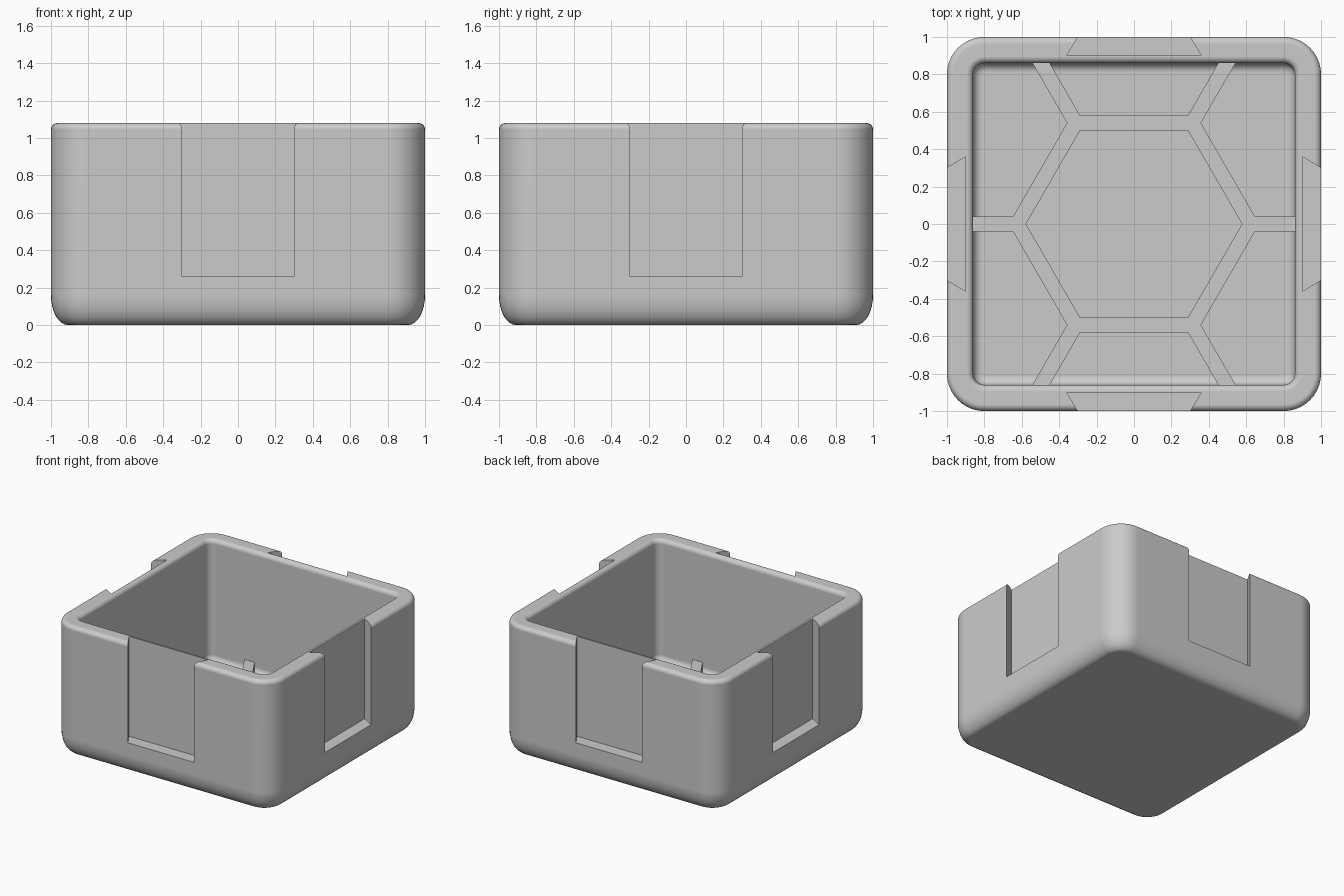
import bpy, bmesh, math

if "Cube" in bpy.data.objects:
    bpy.data.objects.remove(bpy.data.objects["Cube"])

HEIGHT, FLOOR, INNER = 1.08, 0.085, 0.86
LIP, FILLET = 0.035, 0.05

grey = bpy.data.materials.new("light grey")
grey.diffuse_color = (0.6, 0.6, 0.6, 1)
grey.use_nodes = True
grey.node_tree.nodes["Principled BSDF"].inputs["Base Color"].default_value = grey.diffuse_color


def make_object(name, bm):
    bmesh.ops.recalc_face_normals(bm, faces=bm.faces)
    mesh = bpy.data.meshes.new(name)
    bm.to_mesh(mesh)
    bm.free()
    mesh.materials.append(grey)
    ob = bpy.data.objects.new(name, mesh)
    bpy.context.collection.objects.link(ob)
    return ob


def add_prism(bm, points, z0, z1):
    low = [bm.verts.new((x, y, z0)) for x, y in points]
    high = [bm.verts.new((x, y, z1)) for x, y in points]
    bm.faces.new(low[::-1])
    bm.faces.new(high)
    n = len(points)
    for i in range(n):
        j = (i + 1) % n
        bm.faces.new((low[i], low[j], high[j], high[i]))


def activate(ob):
    bpy.ops.object.select_all(action='DESELECT')
    ob.select_set(True)
    bpy.context.view_layer.objects.active = ob


def cut(ob, cutter):
    activate(ob)
    mod = ob.modifiers.new("cut", 'BOOLEAN')
    mod.operation, mod.solver, mod.object = 'DIFFERENCE', 'EXACT', cutter
    bpy.ops.object.modifier_apply(modifier=mod.name)
    bpy.data.objects.remove(cutter)


def rounded_square(half, radius, z, steps=10):
    pts = []
    for k in range(4):
        cx = (half - radius) * (1 if k in (0, 3) else -1)
        cy = (half - radius) * (1 if k < 2 else -1)
        for i in range(steps + 1):
            a = math.pi / 2 * (k + i / steps)
            pts.append((cx + radius * math.cos(a), cy + radius * math.sin(a), z))
    return pts


# Box: rounded-square rings from the outer base, over the lip, down to the floor
arc = [math.pi / 2 * i / 8 for i in range(9)]
rings = []
for a in arc:  # tall elliptical base rounding
    inset = 0.09 * (1 - math.sin(a))
    rings.append((1 - inset, 0.2 - inset, 0.16 * (1 - math.cos(a))))
for a in arc:  # outer lip
    inset = LIP * (1 - math.cos(a))
    rings.append((1 - inset, 0.2 - inset, HEIGHT - LIP + LIP * math.sin(a)))
for a in arc:  # inner lip
    grow = LIP * (1 - math.sin(a))
    rings.append((INNER + grow, 0.06 + grow, HEIGHT - LIP + LIP * math.cos(a)))
for a in arc:  # floor fillet
    inset = FILLET * (1 - math.cos(a))
    rings.append((INNER - inset, 0.06 - inset, FLOOR + FILLET * (1 - math.sin(a))))

bm = bmesh.new()
loops = [[bm.verts.new(p) for p in rounded_square(*r)] for r in rings]
for lower, upper in zip(loops, loops[1:]):
    n = len(lower)
    for i in range(n):
        j = (i + 1) % n
        bm.faces.new((lower[i], lower[j], upper[j], upper[i]))
bm.faces.new(loops[0][::-1])
bm.faces.new(loops[-1])
box = make_object("box", bm)

# Dovetail slots in the four walls
bm = bmesh.new()
dovetail = [(-0.27, -1.05), (0.27, -1.05), (0.36, -0.9), (-0.36, -0.9)]
for k in range(4):
    c, s = [(1, 0), (0, 1), (-1, 0), (0, -1)][k]
    add_prism(bm, [(x * c - y * s, x * s + y * c) for x, y in dovetail], 0.26, 1.3)
cut(box, make_object("slot_cutter", bm))

# Honeycomb floor ribs: a slab with seven hexagonal cells removed
bm = bmesh.new()
h = INNER + 0.005
add_prism(bm, [(-h, -h), (h, -h), (h, h), (-h, h)], FLOOR - 0.03, 0.17)
ribs = make_object("floor_ribs", bm)
bm = bmesh.new()
centres = [(0, 0)] + [(1.08 * math.cos(math.radians(30 + 60 * k)),
                       1.08 * math.sin(math.radians(30 + 60 * k))) for k in range(6)]
R = 0.5 / math.cos(math.pi / 6)
for cx, cy in centres:
    add_prism(bm, [(cx + R * math.cos(math.pi / 3 * i), cy + R * math.sin(math.pi / 3 * i))
                   for i in range(6)], 0, 0.4)
cut(ribs, make_object("cell_cutter", bm))

# Smooth roundings with flat walls kept flat
activate(box)
bpy.ops.object.shade_smooth_by_angle(angle=math.radians(30))
mod = box.modifiers.new("flat walls", 'WEIGHTED_NORMAL')
mod.keep_sharp = True
